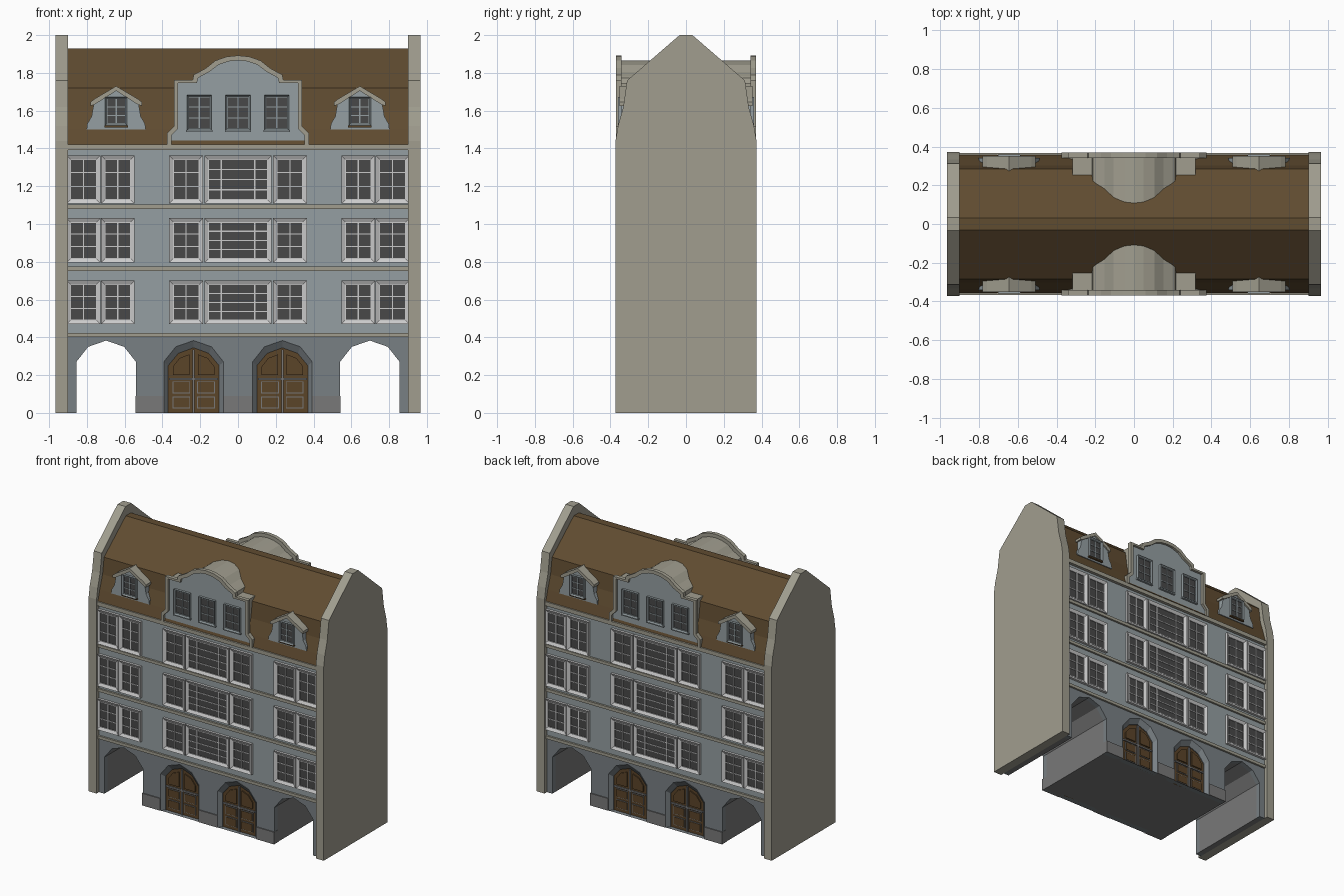
import bpy, bmesh

if "Cube" in bpy.data.objects:
    bpy.data.objects.remove(bpy.data.objects["Cube"])

# ---------- helpers ----------
def mat(name, r, g, b):
    m = bpy.data.materials.new(name)
    m.diffuse_color = (r, g, b, 1)
    m.use_nodes = True
    m.node_tree.nodes["Principled BSDF"].inputs["Base Color"].default_value = m.diffuse_color
    return m

WALL = mat("blue_plaster", .30, .345, .36)
GROUND = mat("dark_plaster", .19, .215, .23)
STONE = mat("stone", .355, .34, .275)
ROOF = mat("roof_tile", .117, .0715, .03)
WOOD = mat("door_wood", .105, .058, .022)
GLASS = mat("window_glass", .065, .065, .066)
FRAME = mat("window_frame", .52, .53, .535)
BASE = mat("plinth_grey", .19, .19, .19)

def place(axis, p, d):
    return (p[0], d, p[1]) if axis == 'y' else (d, p[0], p[1])

def loft(bm, loops):
    """Bridge consecutive loops of 3D points and return the vertex loops."""
    vs = [[bm.verts.new(p) for p in l] for l in loops]
    n = len(vs[0])
    for a, b in zip(vs, vs[1:]):
        for i in range(n):
            j = (i + 1) % n
            bm.faces.new((a[i], a[j], b[j], b[i]))
    return vs

def prism(bm, pts, a, b, axis='y'):
    vs = loft(bm, [[place(axis, p, d) for p in pts] for d in (a, b)])
    bm.faces.new(vs[0])
    bm.faces.new(vs[1])

def rect(cx, cz, w, h):
    return [(cx - w/2, cz - h/2), (cx + w/2, cz - h/2), (cx + w/2, cz + h/2), (cx - w/2, cz + h/2)]

def box(bm, x0, x1, y0, y1, z0, z1):
    prism(bm, [(x0, z0), (x1, z0), (x1, z1), (x0, z1)], y0, y1)

def ring(bm, outer, inner, yo, yi, yb):
    """Closed moulding: outer edge at yo, inner edge at yi, back at yb."""
    L = [[place('y', p, d) for p in l] for l, d in ((outer, yb), (outer, yo), (inner, yi), (inner, yb))]
    vs = loft(bm, L)
    n = len(outer)
    for i in range(n):
        j = (i + 1) % n
        bm.faces.new((vs[3][i], vs[3][j], vs[0][j], vs[0][i]))

def sym(half):
    return half + [(-x, z) for x, z in reversed(half) if x > 1e-6]

def part(name, material, build, mirror=''):
    bm = bmesh.new()
    build(bm)
    bmesh.ops.recalc_face_normals(bm, faces=bm.faces)
    me = bpy.data.meshes.new(name)
    bm.to_mesh(me)
    bm.free()
    me.materials.append(material)
    ob = bpy.data.objects.new(name, me)
    bpy.context.collection.objects.link(ob)
    if mirror:
        m = ob.modifiers.new("mirror", 'MIRROR')
        m.use_axis = ('x' in mirror, 'y' in mirror, False)
        m.use_mirror_merge = False

def arch(cx, hw=.158, spring=.27, shoulder=.35, top=.383):
    return [(cx - hw, 0), (cx - hw, spring), (cx - hw*.6, shoulder), (cx, top),
            (cx + hw*.6, shoulder), (cx + hw, spring), (cx + hw, 0)]

FY = -.345   # facade plane
DX = .235    # door centre
PX = .698    # passage centre

# ---------- body ----------
def core(bm):
    prism(bm, sym([(0, 0)] + arch(PX) + [(.9, 0), (.9, .41), (0, .41)]), -.31, .31)

def ground_front(bm):
    half = [(0, 0)] + arch(DX) + arch(PX) + [(.9, 0), (.9, .41), (0, .41)]
    prism(bm, sym(half), FY, -.31)

part("ground_floor_core", BASE, core)
part("ground_floor_front", GROUND, ground_front, 'y')
part("upper_floors", WALL, lambda bm: box(bm, -.9, .9, FY, -FY, .405, 1.41))

# gable end walls with mansard outline
side = [(.373, 0), (.373, 1.44), (.36, 1.52), (.332, 1.62), (.312, 1.76), (.034, 2)]
part("side_wall", STONE, lambda bm: prism(bm, sym(side), .9, .965, 'x'), 'x')

# mansard roof
roof = [(.358, 1.42), (.335, 1.5), (.302, 1.6), (.285, 1.72), (.03, 1.93)]
part("mansard_roof", ROOF, lambda bm: prism(bm, sym(roof), -.9, .9, 'x'))

# string courses and eaves cornice
def cornices(bm):
    for z0, z1, d in ((.402, .424, .359), (.752, .774, .359), (1.08, 1.102, .359), (1.392, 1.422, .367)):
        box(bm, -.9, .9, -d, -.33, z0, z1)
part("cornices", STONE, cornices, 'y')

# plinth blocks between the arches
def plinths(bm):
    box(bm, .393, .542, -.352, -.3, 0, .09)
    box(bm, 0, .077, -.352, -.3, 0, .09)
part("plinths", BASE, plinths, 'xy')

# ---------- doors ----------
def door_reveal(bm):
    ring(bm, arch(DX), arch(DX, .135, .25, .315, .345), FY - .003, -.322, -.305)

def door_leaf(bm):
    prism(bm, arch(DX, .14, .25, .315, .347), -.316, -.305)
    for s in (-1, 1):
        for z in (.055, .135):
            prism(bm, rect(DX + s*.065, z, .085, .055), -.324, -.31)
        prism(bm, [(DX + s*.022, .2), (DX + s*.11, .2), (DX + s*.11, .245),
                   (DX + s*.075, .29), (DX + s*.022, .31)], -.324, -.31)

def door_ribs(bm):
    box(bm, DX - .006, DX + .006, -.326, -.31, 0, .335)
    box(bm, DX - .13, DX + .13, -.325, -.31, .174, .186)
    for s in (-1, 1):
        for z in (.055, .135):
            ring(bm, rect(DX + s*.065, z, .094, .064), rect(DX + s*.065, z, .085, .055), -.321, -.321, -.31)

part("door_reveal", GROUND, door_reveal, 'xy')
part("door_leaf", WOOD, door_leaf, 'xy')
part("door_ribs", BASE, door_ribs, 'xy')

# ---------- windows ----------
def windows(name, specs, mirror, y=FY, trim=.02, frame_mat=FRAME, bar_mat=FRAME):
    """specs: (cx, cz, w, h, vertical bar fractions, horizontal bar fractions); w, h are glass sizes."""
    def surround(bm):
        for cx, cz, w, h, v, hz in specs:
            ring(bm, rect(cx, cz, w + 2*trim, h + 2*trim), rect(cx, cz, w, h), y - .018, y - .008, y + .005)

    def bars(bm):
        t = .0035
        for cx, cz, w, h, v, hz in specs:
            ring(bm, rect(cx, cz, w, h), rect(cx, cz, w - .008, h - .008), y - .01, y - .01, y + .005)
            for f in v:
                prism(bm, rect(cx + (f - .5)*w, cz, 2*t, h), y - .009, y)
            for f in hz:
                prism(bm, rect(cx, cz + (f - .5)*h, w, 1.6*t), y - .008, y)

    def panes(bm):
        for cx, cz, w, h, v, hz in specs:
            prism(bm, rect(cx, cz, w, h), y - .004, y + .005)

    part(name + "_surround", frame_mat, surround, mirror)
    part(name + "_bars", bar_mat, bars, mirror)
    part(name + "_glass", GLASS, panes, mirror)

ROWS = ((.585, .19), (.913, .195), (1.235, .215))
small = [(x, z, .138, h, (.5,), (.33, .67)) for z, h in ROWS for x in (.275, .636, .818)]
wide = [(0, z, .315, h, (.22, .78), (.25, .5, .75)) for z, h in ROWS]
windows("small_window", small, 'xy')
windows("wide_window", wide, 'y')

# ---------- central curved gable ----------
g_out = sym([(.375, 1.42), (.375, 1.48), (.34, 1.515), (.34, 1.762), (.24, 1.762), (.235, 1.79),
             (.215, 1.80), (.17, 1.825), (.12, 1.865), (.06, 1.886), (0, 1.892)])
g_in = sym([(.352, 1.421), (.352, 1.47), (.317, 1.505), (.317, 1.747), (.217, 1.747), (.212, 1.772),
            (.195, 1.783), (.152, 1.805), (.105, 1.842), (.05, 1.861), (0, 1.866)])
part("gable_body", STONE, lambda bm: prism(bm, g_in, -.345, -.1), 'y')
part("gable_wall", WALL, lambda bm: prism(bm, g_in, -.352, -.344), 'y')
part("gable_coping", STONE, lambda bm: ring(bm, g_out, g_in, -.37, -.37, -.342), 'y')
windows("gable_window", [(x, 1.59, .115, .17, (.5,), (.33, .67)) for x in (-.205, 0, .205)],
        'y', -.352, .008, WALL, WALL)
part("gable_sills", WALL, lambda bm: [box(bm, x - .07, x + .07, -.368, -.35, 1.488, 1.497)
                                      for x in (-.205, 0, .205)], 'y')

# ---------- dormers ----------
DM = .645
def shift(pts):
    return [(x + DM, z) for x, z in pts]

d_body = shift(sym([(.157, 1.5), (.153, 1.53), (.13, 1.57), (.118, 1.64), (0, 1.715)]))
d_roof = shift(sym([(.137, 1.625), (.137, 1.645), (.115, 1.662), (0, 1.73)])
               + [(-.115, 1.632), (0, 1.705), (.115, 1.632)])
part("dormer_body", WALL, lambda bm: prism(bm, d_body, -.342, -.26), 'xy')
part("dormer_roof", STONE, lambda bm: prism(bm, d_roof, -.352, -.265), 'xy')
windows("dormer_window", [(DM, 1.597, .1, .135, (.5,), (.33, .67))], 'xy', -.342, .008, WALL, WALL)
part("dormer_sill", WOOD, lambda bm: box(bm, DM - .062, DM + .062, -.356, -.34, 1.512, 1.521), 'xy')
